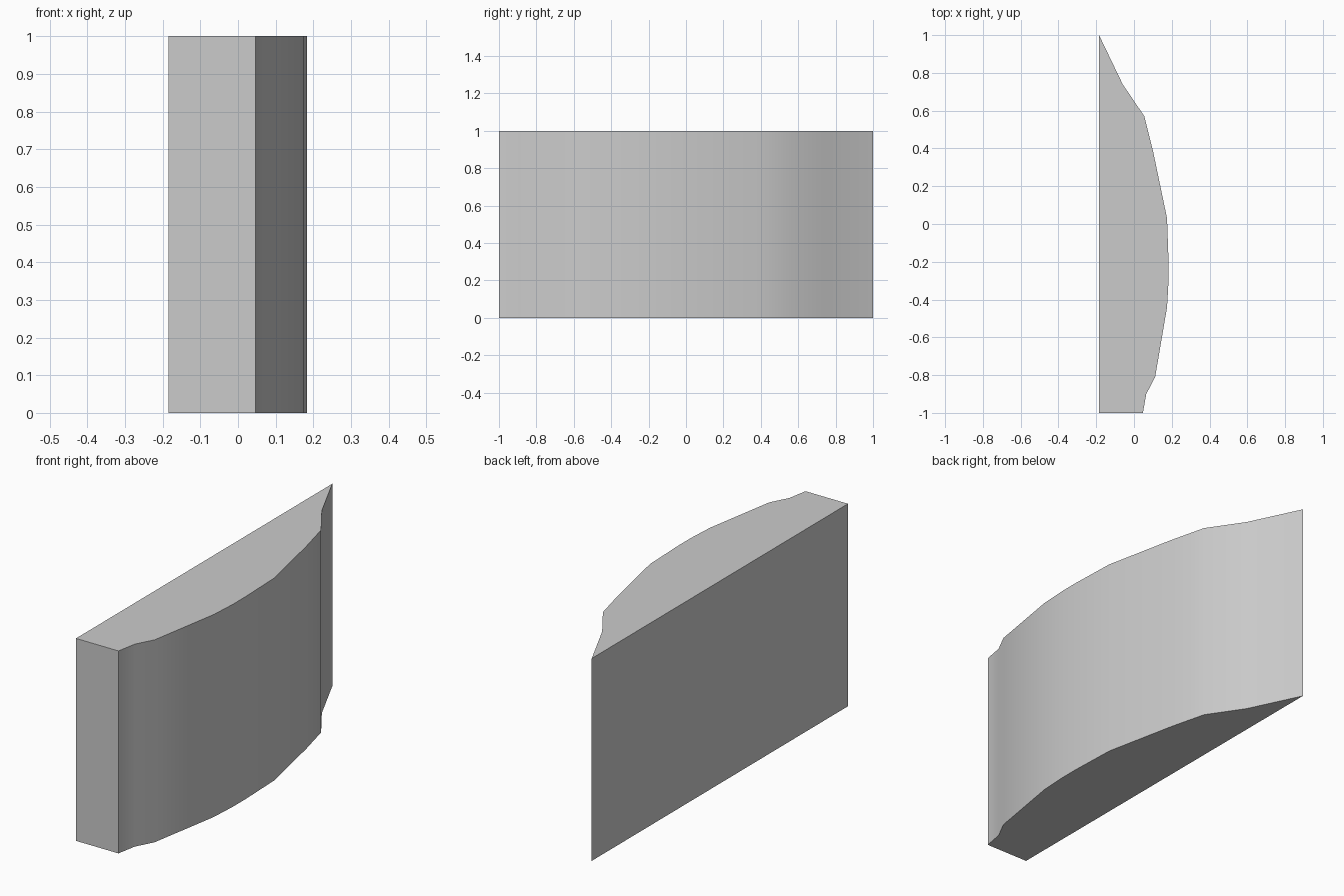
import bpy
import bmesh
import math

cube = bpy.data.objects.get("Cube")
if cube:
    bpy.data.objects.remove(cube, do_unlink=True)

# Single plain grey material
grey = bpy.data.materials.new("plain_grey")
grey.use_nodes = True
colour = (0.6, 0.6, 0.6, 1)
grey.diffuse_color = colour
grey.node_tree.nodes["Principled BSDF"].inputs["Base Color"].default_value = colour

# Plan outline: flat back on -x, bulging face on +x
HEIGHT = 1.0
outline = [(-0.185, -1), (0.047, -1), (0.065, -0.9), (0.112, -0.81),
           (0.175, -0.44), (0.183, -0.3), (0.183, -0.2), (0.175, 0.03),
           (0.1, 0.39), (0.055, 0.57), (-0.06, 0.74), (-0.185, 1)]

# Extrude the outline upwards into a solid block
bm = bmesh.new()
base = bm.faces.new([bm.verts.new((x, y, 0)) for x, y in outline])
top = bmesh.ops.extrude_face_region(bm, geom=[base], use_keep_orig=True)
top_verts = [g for g in top["geom"] if isinstance(g, bmesh.types.BMVert)]
bmesh.ops.translate(bm, verts=top_verts, vec=(0, 0, HEIGHT))
bmesh.ops.recalc_face_normals(bm, faces=bm.faces)

mesh = bpy.data.meshes.new("curved_block")
bm.to_mesh(mesh)
bm.free()
mesh.materials.append(grey)
block = bpy.data.objects.new("curved_block", mesh)
bpy.context.collection.objects.link(block)

# Smooth the curved face, keep the corners sharp
bpy.ops.object.select_all(action="DESELECT")
block.select_set(True)
bpy.context.view_layer.objects.active = block
bpy.ops.object.shade_smooth_by_angle(angle=math.radians(30))
